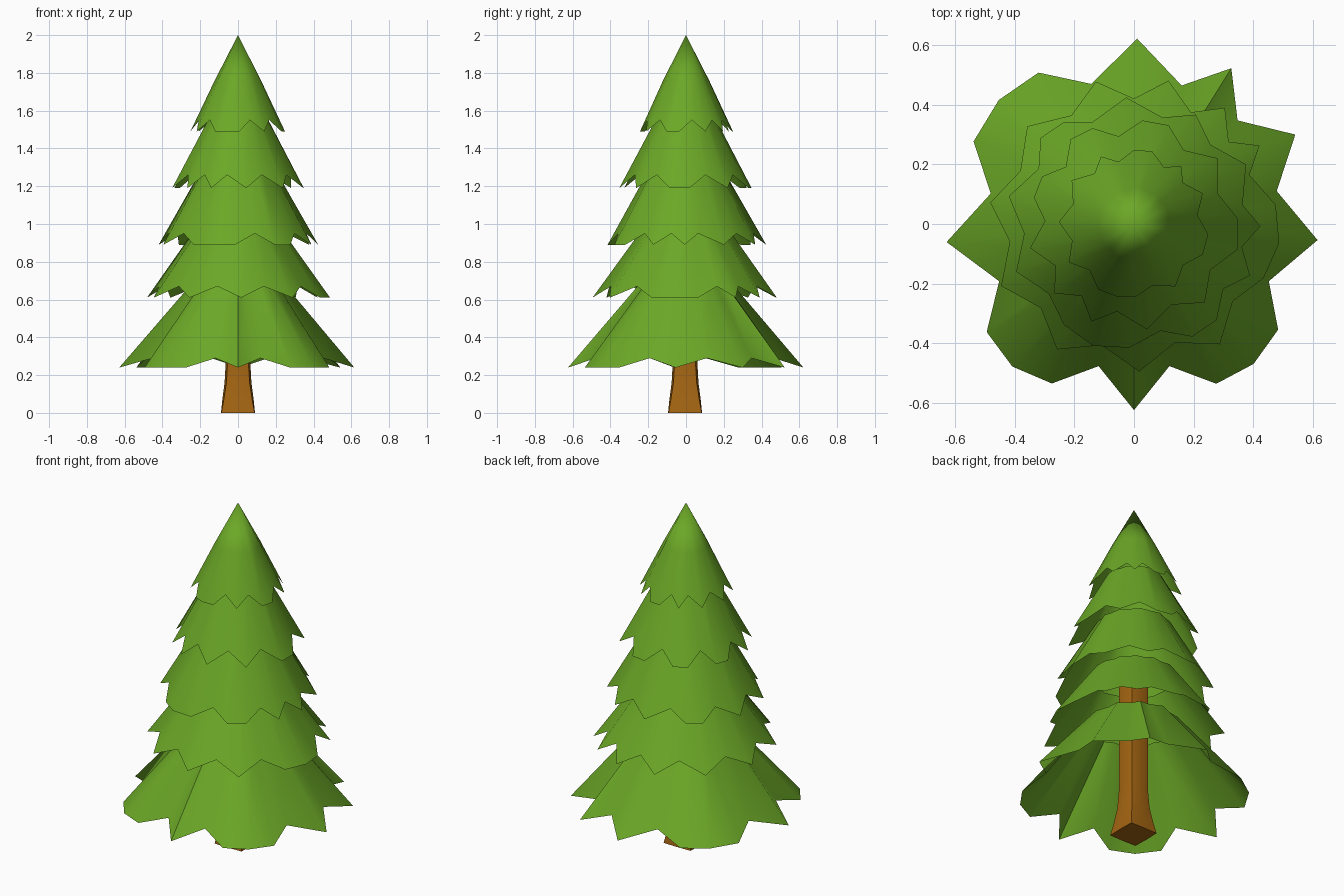
import bpy, bmesh, math, random
from math import radians, cos, sin

if "Cube" in bpy.data.objects:
    bpy.data.objects.remove(bpy.data.objects["Cube"])

random.seed(4)


def material(name, rgb):
    m = bpy.data.materials.new(name)
    m.diffuse_color = (*rgb, 1)
    m.use_nodes = True
    m.node_tree.nodes["Principled BSDF"].inputs["Base Color"].default_value = m.diffuse_color
    return m


green = material("leaf green", (0.147, 0.39, 0.02))
brown = material("bark brown", (0.37, 0.13, 0.006))


def loft(name, rings, mat, cap_bottom=False, apex=None):
    """Skin a stack of equal-length point rings, listed bottom to top."""
    bm = bmesh.new()
    rows = [[bm.verts.new(p) for p in ring] for ring in rings]
    n = len(rows[0])
    for low, high in zip(rows, rows[1:]):
        for i in range(n):
            j = (i + 1) % n
            bm.faces.new((low[i], low[j], high[j], high[i]))
    if apex:
        tip = bm.verts.new(apex)
        for i in range(n):
            bm.faces.new((rows[-1][i], rows[-1][(i + 1) % n], tip))
    if cap_bottom:
        bm.faces.new(rows[0][::-1])
    me = bpy.data.meshes.new(name)
    bm.to_mesh(me)
    bm.free()
    me.materials.append(mat)
    ob = bpy.data.objects.new(name, me)
    bpy.context.collection.objects.link(ob)
    bpy.context.view_layer.objects.active = ob
    ob.select_set(True)
    bpy.ops.object.shade_smooth_by_angle(angle=radians(60))
    ob.select_set(False)


def rim_points(notches, radius, depth):
    """Scalloped rim: (angle, radius, is_notch), rounded lobes between notches."""
    pts = []
    for i, a in enumerate(notches):
        b = notches[(i + 1) % len(notches)]
        width = (b - a) % 360
        pts.append((a, radius * depth, True))
        count = max(1, round(width / 15) - 1)
        for k in range(1, count + 1):
            t = k / (count + 1)
            bulge = 0.90 + 0.09 * sin(math.pi * t) + random.uniform(-0.015, 0.015)
            pts.append((a + width * t, radius * bulge, False))
    return pts


def tier(name, z0, radius, depth, lift, z1, top_radius, notches, pointed=False):
    pts = rim_points(notches, radius, depth)
    rim = [(r * cos(radians(a)), r * sin(radians(a)), z0 + (lift if n else 0))
           for a, r, n in pts]
    top = []
    for a, r, n in pts:
        # folds fade out towards the top of the tier
        q = top_radius * (0.6 + 0.4 * r / (0.96 * radius))
        top.append((q * cos(radians(a)), q * sin(radians(a)), z1))
    loft(name, [rim, top], green, apex=(0, 0, 2.0) if pointed else None)


# Foliage skirts: height, rim radius, notch depth, notch lift, top height, top radius, notch angles
tier("foliage_tier_1", 0.24, 0.63, 0.78, 0.05, 0.68, 0.245,
     [13, 45, 71, 107, 168, 203, 256, 284, 337])
tier("foliage_tier_2", 0.61, 0.495, 0.85, 0.06, 0.97, 0.23,
     [23, 41, 63, 90, 120, 155, 188, 222, 255, 289, 322])
tier("foliage_tier_3", 0.89, 0.43, 0.86, 0.06, 1.28, 0.20,
     [10, 46, 75, 112, 150, 185, 219, 284, 324, 348])
tier("foliage_tier_4", 1.19, 0.36, 0.83, 0.07, 1.57, 0.15,
     [20, 56, 100, 140, 178, 208, 234, 259, 295, 329])
tier("foliage_tier_5", 1.49, 0.256, 0.84, 0.06, 1.76, 0.122,
     [8, 40, 62, 104, 128, 162, 195, 226, 287, 320], pointed=True)

# Trunk: square flared foot turning rounder upward (height, half width, corner factor)
profile = [(0.0, 0.09, 1.38), (0.07, 0.083, 1.28), (0.16, 0.071, 1.22),
           (0.27, 0.065, 1.2), (0.95, 0.065, 1.2)]
loft("trunk",
     [[(w * (c if k % 2 else 1) * cos(k * math.pi / 4),
        w * (c if k % 2 else 1) * sin(k * math.pi / 4) - 0.005, z) for k in range(8)]
      for z, w, c in profile],
     brown, cap_bottom=True)
